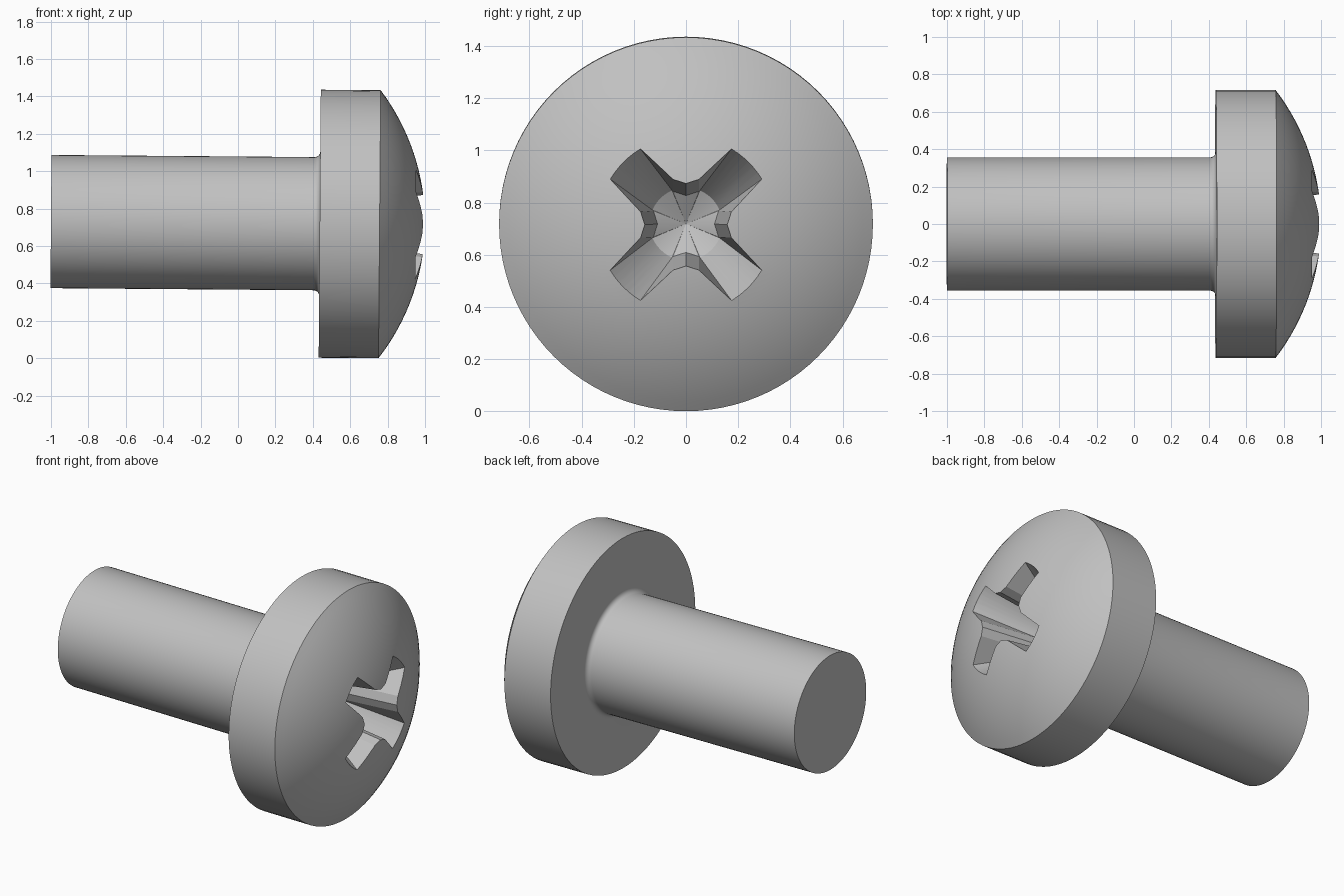
import bpy, bmesh
from math import sin, cos, radians, sqrt, asin, pi
from mathutils import Matrix, Vector

cube = bpy.data.objects.get("Cube")
if cube:
    bpy.data.objects.remove(cube, do_unlink=True)

SEGMENTS = 96
HEAD_R, SHANK_R = 0.7165, 0.356
RIM_X, APEX_X = 0.757, 1.0
RISE = APEX_X - RIM_X
DOME_R = (HEAD_R ** 2 + RISE ** 2) / (2 * RISE)
# The screw lies along x, with its head dipping very slightly
PLACE = Matrix.Translation((0, 0, 0.723)) @ Matrix.Rotation(0.008, 4, 'Y')

steel = bpy.data.materials.new("steel_grey")
steel.use_nodes = True
colour = (0.53, 0.53, 0.53, 1)
steel.diffuse_color = colour
steel.node_tree.nodes["Principled BSDF"].inputs["Base Color"].default_value = colour


def make_object(name, bm):
    bmesh.ops.recalc_face_normals(bm, faces=bm.faces)
    bm.transform(PLACE)
    mesh = bpy.data.meshes.new(name)
    bm.to_mesh(mesh)
    bm.free()
    mesh.materials.append(steel)
    obj = bpy.data.objects.new(name, mesh)
    bpy.context.collection.objects.link(obj)
    return obj


def dome_x(r):
    return APEX_X - DOME_R + sqrt(DOME_R ** 2 - r ** 2)


def bridge(bm, a, b):
    for i in range(len(a)):
        j = (i + 1) % len(a)
        bm.faces.new((a[i], a[j], b[j], b[i]))


def cap_to_point(bm, ring, point):
    tip = bm.verts.new(point)
    for i in range(len(ring)):
        bm.faces.new((ring[i], ring[(i + 1) % len(ring)], tip))


# Shank, fillet, flat under-head, rim and dome as one turned profile
profile = [(-1, SHANK_R)]
fillet = 0.03
for i in range(6):
    a = radians(90) * i / 5
    profile.append((0.437 - fillet + fillet * sin(a), SHANK_R + fillet * (1 - cos(a))))
profile += [(0.437, HEAD_R), (RIM_X, HEAD_R)]
sweep = asin(HEAD_R / DOME_R)
for i in range(1, 16):
    r = DOME_R * sin(sweep * (1 - i / 16))
    profile.append((dome_x(r), r))

bm = bmesh.new()
rings = []
for x, r in profile:
    rings.append([bm.verts.new((x, r * cos(2 * pi * k / SEGMENTS), r * sin(2 * pi * k / SEGMENTS)))
                  for k in range(SEGMENTS)])
for a, b in zip(rings, rings[1:]):
    bridge(bm, a, b)
bm.faces.new(rings[0])
cap_to_point(bm, rings[-1], (APEX_X, 0, 0))
screw = make_object("screw", bm)

# Cross recess: four tapering arms that close onto a round, conical floor
FLOOR_X, TOP_X = 0.60, 1.04
top_outline, floor_outline = [], []
for quarter in range(4):
    base = 90 * quarter
    # (top radius, top angle, floor radius, floor angle)
    points = [(0.158, 0, 0.109, 0), (0.181, 16, 0.135, 22)]
    for i in range(7):
        t = i / 6
        points.append((0.339, 31 + 28 * t, 0.139, 22.5 + 45 * t))
    points.append((0.181, 74, 0.135, 68))
    for r_top, a_top, r_floor, a_floor in points:
        a, b = radians(base + a_top), radians(base + a_floor)
        surface = Vector((dome_x(r_top), r_top * cos(a), r_top * sin(a)))
        floor = Vector((FLOOR_X, r_floor * cos(b), r_floor * sin(b)))
        # Carry each wall line on past the dome surface
        reach = (TOP_X - FLOOR_X) / (surface.x - FLOOR_X)
        top_outline.append(floor.lerp(surface, reach))
        floor_outline.append(floor)

bm = bmesh.new()
top = [bm.verts.new(p) for p in top_outline]
floor = [bm.verts.new(p) for p in floor_outline]
bridge(bm, top, floor)
cap_to_point(bm, floor, (FLOOR_X - 0.07, 0, 0))
cap_to_point(bm, top, (TOP_X, 0, 0))
cutter = make_object("recess_cutter", bm)
cutter.hide_render = True

cut = screw.modifiers.new("recess", 'BOOLEAN')
cut.operation = 'DIFFERENCE'
cut.solver = 'EXACT'
cut.object = cutter

bpy.ops.object.select_all(action='DESELECT')
screw.select_set(True)
bpy.context.view_layer.objects.active = screw
bpy.ops.object.modifier_apply(modifier=cut.name)
bpy.data.objects.remove(cutter, do_unlink=True)
bpy.ops.object.shade_smooth_by_angle(angle=radians(20))
